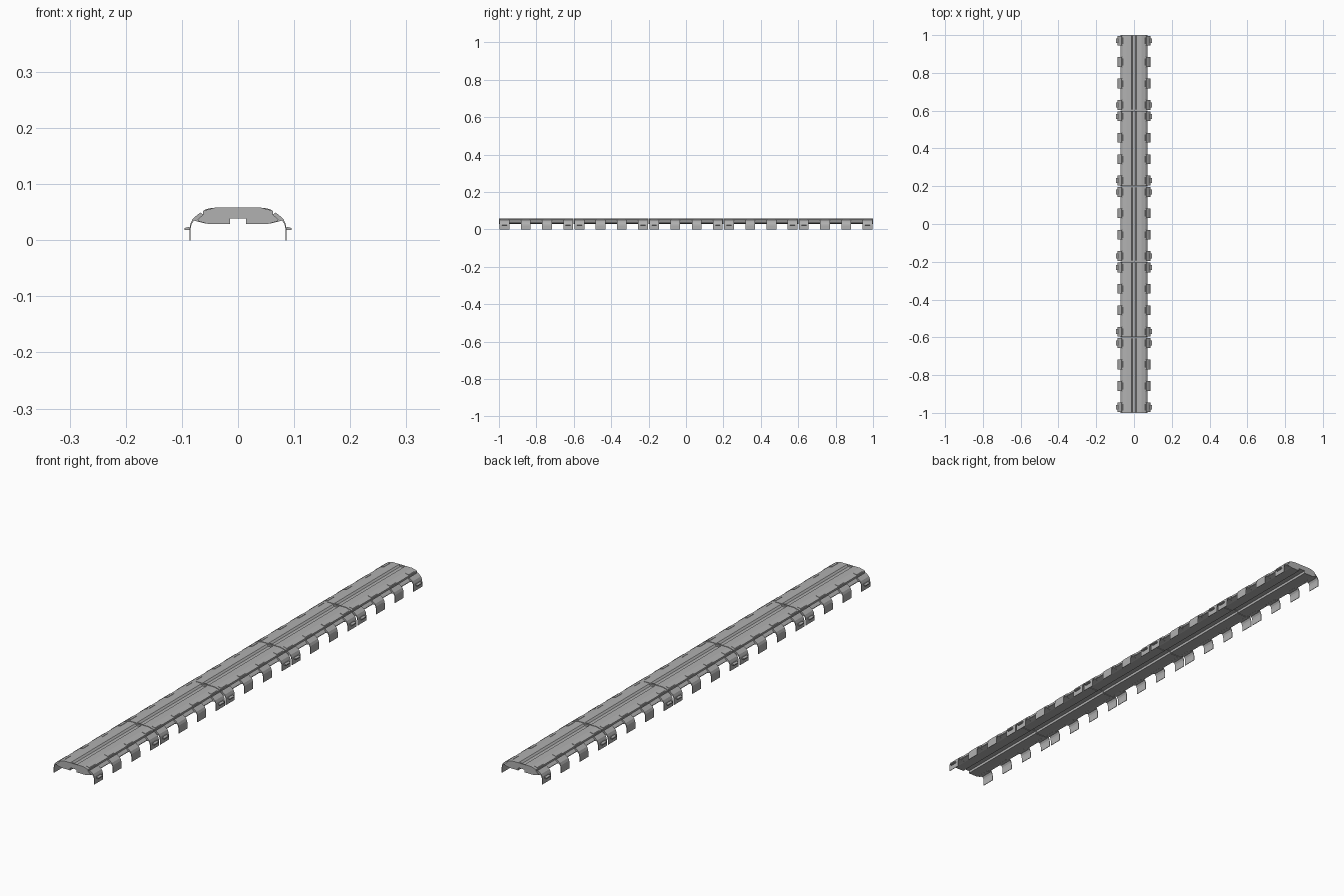
import bpy, bmesh

if "Cube" in bpy.data.objects:
    bpy.data.objects.remove(bpy.data.objects["Cube"])

metal = bpy.data.materials.new("grey metal")
metal.diffuse_color = (0.44, 0.44, 0.44, 1)
metal.use_nodes = True
metal.node_tree.nodes["Principled BSDF"].inputs["Base Color"].default_value = metal.diffuse_color


def add_prism(bm, pts, y0, y1):
    """Extrude a closed x-z profile along y."""
    a = [bm.verts.new((x, y0, z)) for x, z in pts]
    b = [bm.verts.new((x, y1, z)) for x, z in pts]
    n = len(pts)
    faces = [bm.faces.new(a), bm.faces.new(b[::-1])]
    for i in range(n):
        j = (i + 1) % n
        faces.append(bm.faces.new((a[j], a[i], b[i], b[j])))
    bmesh.ops.recalc_face_normals(bm, faces=faces)


def mirrored(half):
    """Full symmetric profile from its right half (top centre to bottom centre)."""
    return half + [(-x, z) for x, z in reversed(half)]


def flip(pts):
    return [(-x, z) for x, z in pts]


def finish(bm, name):
    me = bpy.data.meshes.new(name)
    bm.to_mesh(me)
    bm.free()
    me.materials.append(metal)
    ob = bpy.data.objects.new(name, me)
    bpy.context.collection.objects.link(ob)
    return ob


# right half profiles of the body: flat top, stepped edge, keyed underside
edge = [(0.04, 0.0585), (0.062, 0.0525), (0.062, 0.046), (0.072, 0.037),
        (0.071, 0.034), (0.053, 0.029), (0.014, 0.029), (0.014, 0.039)]
lip_profile = mirrored(edge)
groove_profile = mirrored([(0.007, 0.052), (0.013, 0.0585)] + edge)

# clip parts on the right side
shoulder = [(0.060, 0.046), (0.064, 0.047), (0.067, 0.0495), (0.074, 0.044),
            (0.081, 0.038), (0.078, 0.035), (0.058, 0.030)]
strap = [(0.077, 0.041), (0.081, 0.038), (0.085, 0.029), (0.0865, 0.020),
         (0.0865, 0.0), (0.0845, 0.0), (0.0845, 0.020), (0.083, 0.028),
         (0.078, 0.036)]
root_pad = [(0.045, 0.0560), (0.046, 0.0580), (0.059, 0.0547), (0.061, 0.0520)]
ear = [(0.086, 0.018), (0.095, 0.018), (0.095, 0.022), (0.086, 0.024)]

SEG, GAP, LIP, HALF = 0.4, 0.0015, 0.004, 0.026

for s in range(5):
    yc = -0.8 + s * SEG
    lo, hi = yc - SEG / 2, yc + SEG / 2
    if s > 0:
        lo += GAP
    if s < 4:
        hi -= GAP

    # segment body with a groove closed at both ends
    bm = bmesh.new()
    add_prism(bm, lip_profile, lo, lo + LIP)
    add_prism(bm, groove_profile, lo + LIP, hi - LIP)
    add_prism(bm, lip_profile, hi - LIP, hi)
    finish(bm, f"segment_body_{s + 1}")

    # four clips along each side, end ones carrying a small ear
    bm = bmesh.new()
    for off in (-0.17, -0.057, 0.057, 0.17):
        y = yc + off
        for side in (lambda p: p, flip):
            add_prism(bm, side(shoulder), y - HALF, y + HALF)
            add_prism(bm, side(strap), y - HALF, y + HALF)
            add_prism(bm, side(root_pad), y - 0.018, y + 0.018)
            if abs(off) > 0.1:
                add_prism(bm, side(ear), y - 0.013, y + 0.013)
    finish(bm, f"side_clips_{s + 1}")
